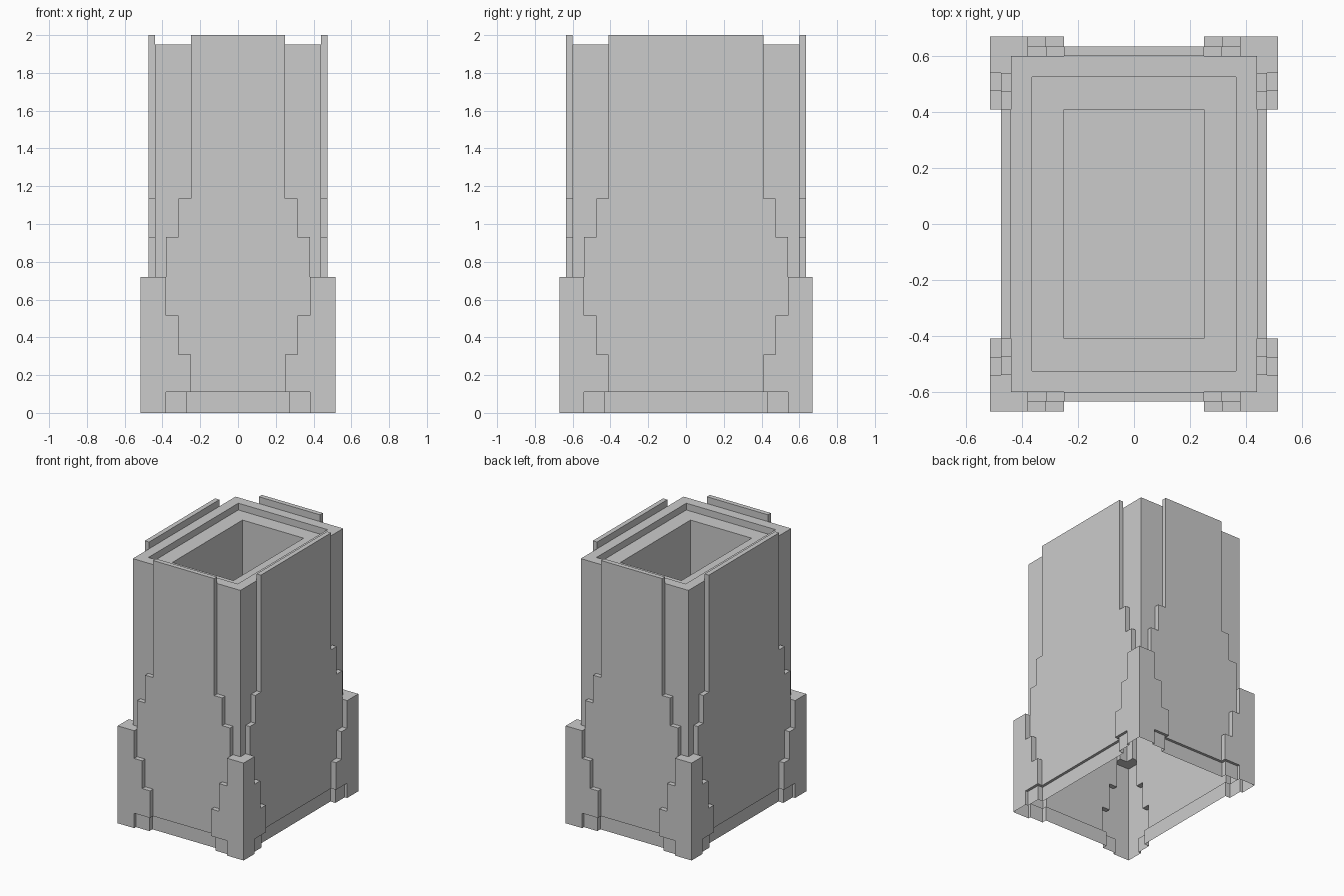
import bpy, bmesh

if "Cube" in bpy.data.objects:
    bpy.data.objects.remove(bpy.data.objects["Cube"])

LIFT = 0.16      # the y half-size exceeds the x half-size by this everywhere
parts, cutters = [], []


def prism(name, profile, axis, a, b, mx=1, my=1):
    """Extrude a (u, z) profile along 'x' or 'y' from a to b, mirrored by mx / my."""
    bm = bmesh.new()

    def vert(u, z, d):
        x, y = (u, d) if axis == 'y' else (d, u)
        return bm.verts.new((x * mx, y * my, z))
    lo = [vert(u, z, a) for u, z in profile]
    hi = [vert(u, z, b) for u, z in profile]
    bm.faces.new(lo)
    bm.faces.new(hi)
    n = len(profile)
    for i in range(n):
        j = (i + 1) % n
        bm.faces.new((lo[i], lo[j], hi[j], hi[i]))
    bmesh.ops.recalc_face_normals(bm, faces=bm.faces)
    me = bpy.data.meshes.new(name)
    bm.to_mesh(me)
    bm.free()
    ob = bpy.data.objects.new(name, me)
    bpy.context.collection.objects.link(ob)
    return ob


def box(name, x, y, z0, z1):
    return prism(name, [(-x, z0), (x, z0), (x, z1), (-x, z1)], 'y', -y, y)


# Core body
tower = box("tower_shell", 0.44, 0.60, 0, 1.95)

for axis, du, reach in (('y', 0, 0.635), ('x', LIFT, 0.475)):
    # Raised stepped wall panels on opposite sides (run right through the core)
    half = [(0.38, 0.11), (0.38, 0.93), (0.315, 0.93), (0.315, 1.135),
            (0.25, 1.135), (0.25, 2.0)]
    half = [(u + du, z) for u, z in half]
    prof = half + [(-u, z) for u, z in reversed(half)]
    parts.append(prism("wall_panel", prof, axis, -reach, reach))
    # Recessed skirting strip below the panel
    w, r = 0.40 + du, reach - 0.02
    parts.append(prism("skirting", [(-w, 0), (w, 0), (w, 0.15), (-w, 0.15)], axis, -r, r))

    # Stepped corner guards with small recessed feet
    d0, d1 = (0.59, 0.67) if axis == 'y' else (0.43, 0.515)
    end = 0.515 if axis == 'y' else 0.67
    guard = [(0.38 + du, 0), (end, 0), (end, 0.72), (0.38 + du, 0.72),
             (0.38 + du, 0.515), (0.315 + du, 0.515), (0.315 + du, 0.31),
             (0.25 + du, 0.31), (0.25 + du, 0.11), (0.38 + du, 0.11)]
    foot = [(0.27 + du, 0), (0.42 + du, 0), (0.42 + du, 0.15), (0.27 + du, 0.15)]
    for mx in (-1, 1):
        for my in (-1, 1):
            parts.append(prism("corner_guard", guard, axis, d0, d1, mx, my))
            parts.append(prism("corner_foot", foot, axis, d0, d1 - 0.02, mx, my))

# Rim level, inner ledge and deep basin
cutters.append(box("rim_cut", 0.44, 0.60, 1.95, 2.2))
cutters.append(box("ledge_cut", 0.365, 0.525, 1.90, 2.2))
cutters.append(box("basin_cut", 0.25, 0.41, 1.0, 2.2))

for op, group in (('UNION', parts), ('DIFFERENCE', cutters)):
    for ob in group:
        ob.hide_render = True
        mod = tower.modifiers.new(op, 'BOOLEAN')
        mod.operation = op
        mod.solver = 'EXACT'
        mod.object = ob

bpy.context.view_layer.update()
dg = bpy.context.evaluated_depsgraph_get()
mesh = bpy.data.meshes.new_from_object(tower.evaluated_get(dg))
tower.modifiers.clear()
tower.data = mesh
for ob in parts + cutters:
    bpy.data.objects.remove(ob)

# Open underside
bm = bmesh.new()
bm.from_mesh(mesh)
bmesh.ops.remove_doubles(bm, verts=bm.verts, dist=1e-5)
bm.normal_update()
under = [f for f in bm.faces if all(v.co.z < 0.001 for v in f.verts)]
bmesh.ops.delete(bm, geom=under, context='FACES')
bm.to_mesh(mesh)
bm.free()
